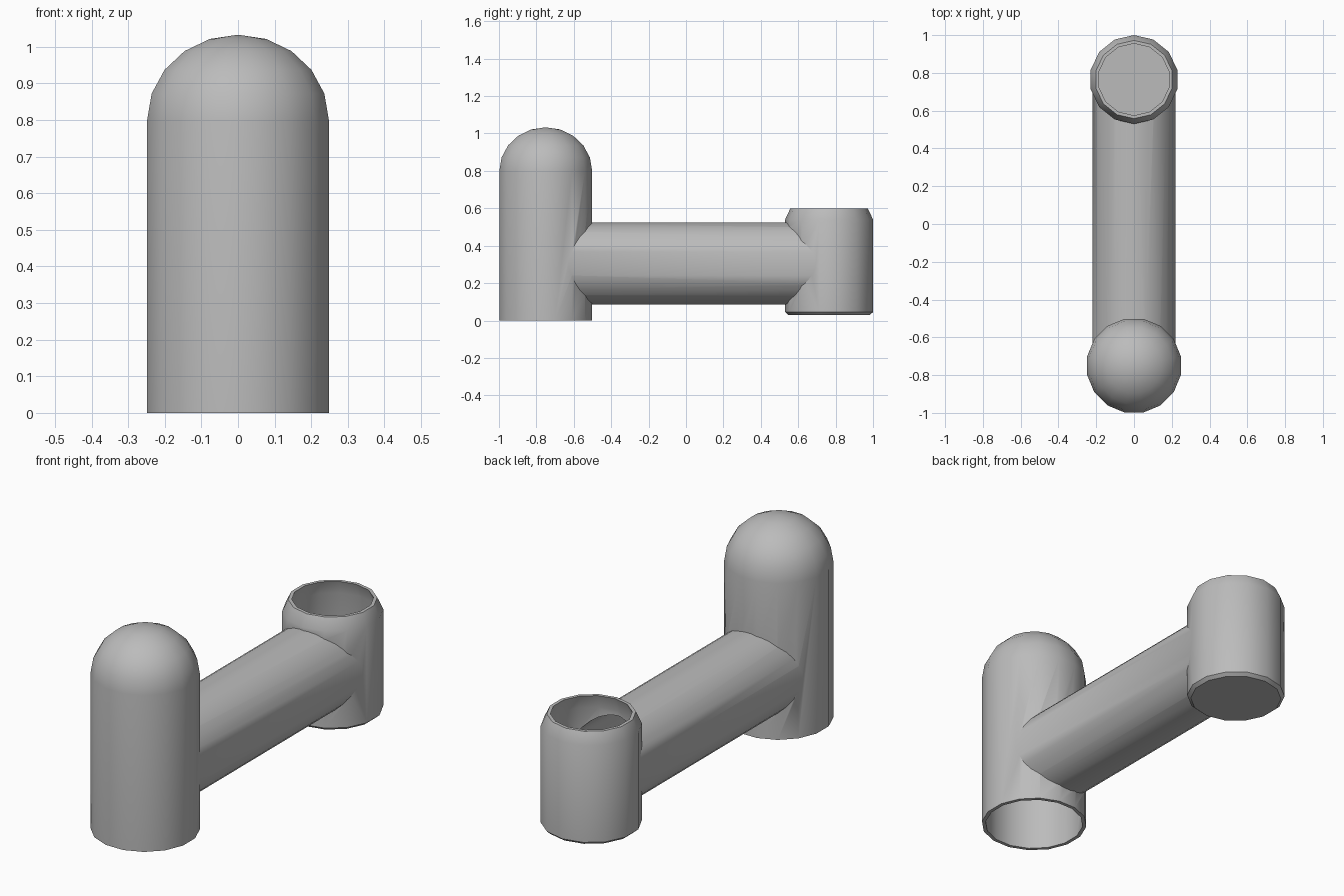
import bpy, bmesh, math
from mathutils import Matrix, Vector

cube = bpy.data.objects.get("Cube")
if cube:
    bpy.data.objects.remove(cube, do_unlink=True)

grey = bpy.data.materials.new("plain grey")
grey.use_nodes = True
colour = (0.5, 0.5, 0.5, 1)
grey.diffuse_color = colour
grey.node_tree.nodes["Principled BSDF"].inputs["Base Color"].default_value = colour


def lathe(name, profile, sides, centre, along_y=False):
    """Closed solid of revolution from (radius, height) points."""
    bm = bmesh.new()
    rings = []
    for r, h in profile:
        if r == 0:
            rings.append([bm.verts.new((0, 0, h))])
            continue
        angles = [math.tau * (i + 0.5) / sides for i in range(sides)]
        rings.append([bm.verts.new((r * math.cos(a), r * math.sin(a), h)) for a in angles])
    for low, high in zip(rings, rings[1:]):
        for i in range(sides):
            j = (i + 1) % sides
            if len(high) == 1:
                bm.faces.new((low[i], low[j], high[0]))
            else:
                bm.faces.new((low[i], low[j], high[j], high[i]))
    bm.faces.new(rings[0][::-1])
    if len(rings[-1]) > 1:
        bm.faces.new(rings[-1])
    if along_y:
        bm.transform(Matrix.Rotation(-math.pi / 2, 4, "X"))
    bm.transform(Matrix.Translation(Vector(centre)))
    bmesh.ops.recalc_face_normals(bm, faces=bm.faces)
    mesh = bpy.data.meshes.new(name)
    bm.to_mesh(mesh)
    bm.free()
    mesh.materials.append(grey)
    obj = bpy.data.objects.new(name, mesh)
    bpy.context.collection.objects.link(obj)
    return obj


def combine(target, other, operation):
    """Apply a boolean and drop the helper."""
    other.hide_render = True
    mod = target.modifiers.new("join", "BOOLEAN")
    mod.operation, mod.object, mod.solver = operation, other, "EXACT"
    bpy.ops.object.select_all(action="DESELECT")
    bpy.context.view_layer.objects.active = target
    target.select_set(True)
    bpy.ops.object.modifier_apply(modifier=mod.name)
    bpy.data.objects.remove(other, do_unlink=True)


def dome(radius, base, shoulder, height):
    """Straight wall topped by a rounded cap."""
    steps = 5
    cap = [(radius * math.cos(t), shoulder + height * math.sin(t))
           for t in (math.pi / 2 * i / steps for i in range(steps))]
    return [(radius, base)] + cap + [(0, shoulder + height)]


post_at, cup_at, pipe_at = (0, -0.75, 0), (0, 0.765, 0), (0, 0, 0.305)

# Outer shell: domed post, cross pipe and open cup
fitting = lathe("pipe_fitting", dome(0.253, 0, 0.8, 0.233), 16, post_at)
cup = lathe("cup", [(0.218, 0.03), (0.235, 0.045), (0.235, 0.54), (0.207, 0.6)], 14, cup_at)
pipe = lathe("cross_pipe", [(0.22, -0.75), (0.22, 0.75)], 32, pipe_at, True)
combine(fitting, pipe, "UNION")
combine(fitting, cup, "UNION")

# Hollow bore through all three parts
bores = [
    lathe("post_bore", dome(0.235, -0.1, 0.8, 0.215), 16, post_at),
    lathe("cup_bore", [(0.2, 0.05), (0.215, 0.07), (0.215, 0.53), (0.19, 0.6), (0.19, 0.7)], 14, cup_at),
    lathe("pipe_bore", [(0.198, -0.75), (0.198, 0.75)], 32, pipe_at, True),
]
for bore in bores:
    combine(fitting, bore, "DIFFERENCE")

fitting.select_set(True)
bpy.context.view_layer.objects.active = fitting
bpy.ops.object.shade_smooth_by_angle(angle=math.radians(32))
